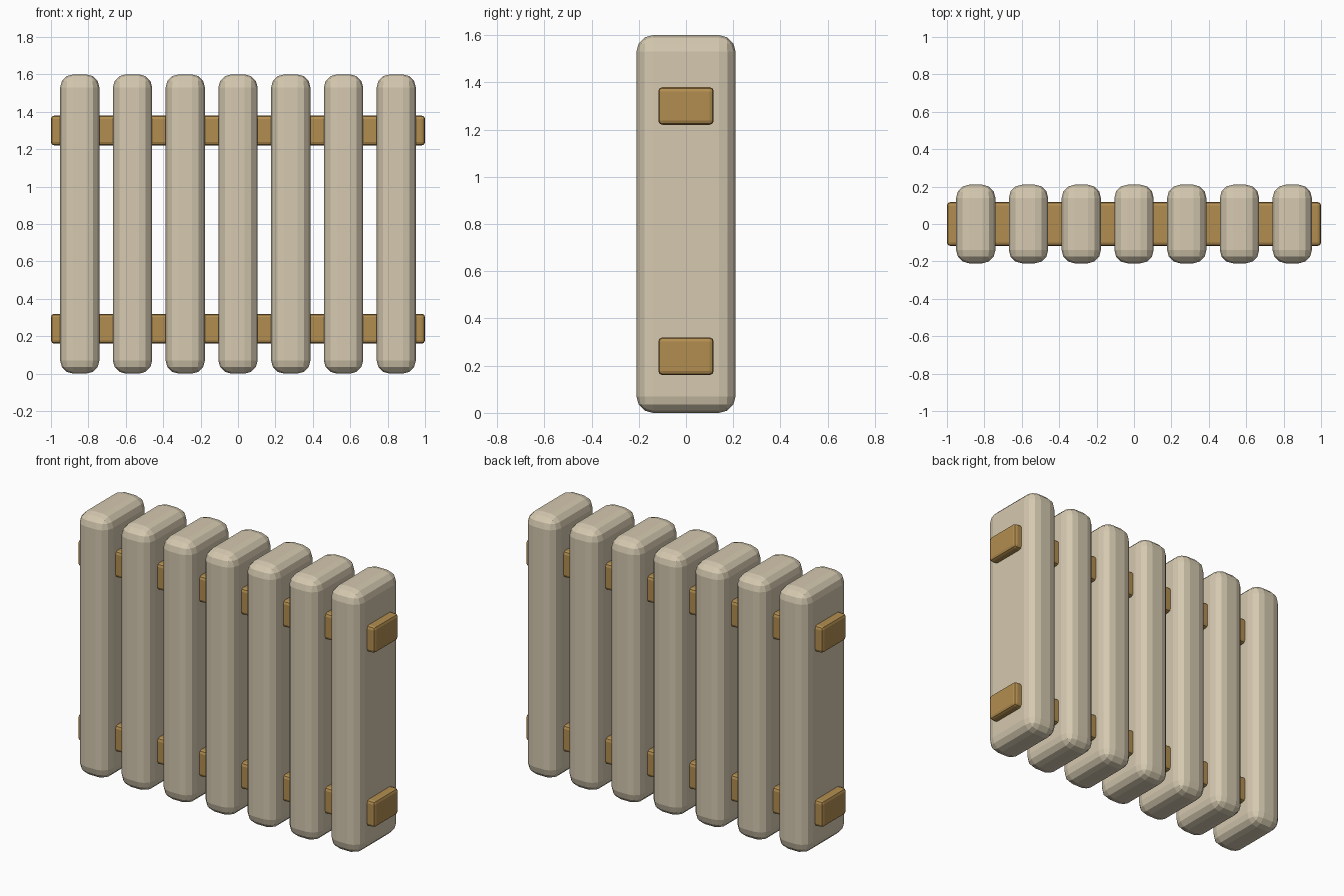
import bpy

cube = bpy.data.objects.get("Cube")
if cube:
    bpy.data.objects.remove(cube, do_unlink=True)


def make_material(name, colour):
    mat = bpy.data.materials.new(name)
    mat.use_nodes = True
    mat.diffuse_color = colour
    mat.node_tree.nodes["Principled BSDF"].inputs["Base Color"].default_value = colour
    return mat


def rounded_box(name, centre, size, radius, segments, mat):
    bpy.ops.mesh.primitive_cube_add(size=1, location=centre)
    obj = bpy.context.object
    obj.name = name
    obj.scale = size
    bpy.ops.object.transform_apply(location=False, rotation=False, scale=True)
    obj.data.materials.append(mat)
    bevel = obj.modifiers.new("rounded_edges", "BEVEL")
    bevel.width = radius
    bevel.segments = segments
    bevel.limit_method = "NONE"
    return obj


cream = make_material("cream_paint", (0.66, 0.58, 0.43, 1))
brass = make_material("brass", (0.45, 0.27, 0.08, 1))

# Upright radiator columns
COLUMNS = 7
SPACING = 0.282
for i in range(COLUMNS):
    x = (i - (COLUMNS - 1) / 2) * SPACING
    rounded_box(f"column_{i + 1}", (x, 0, 0.8), (0.21, 0.42, 1.6), 0.07, 3, cream)

# Horizontal pipes joining the columns
for name, z in (("lower_pipe", 0.24), ("upper_pipe", 1.3)):
    rounded_box(name, (0, 0, z), (2, 0.235, 0.16), 0.018, 2, brass)
